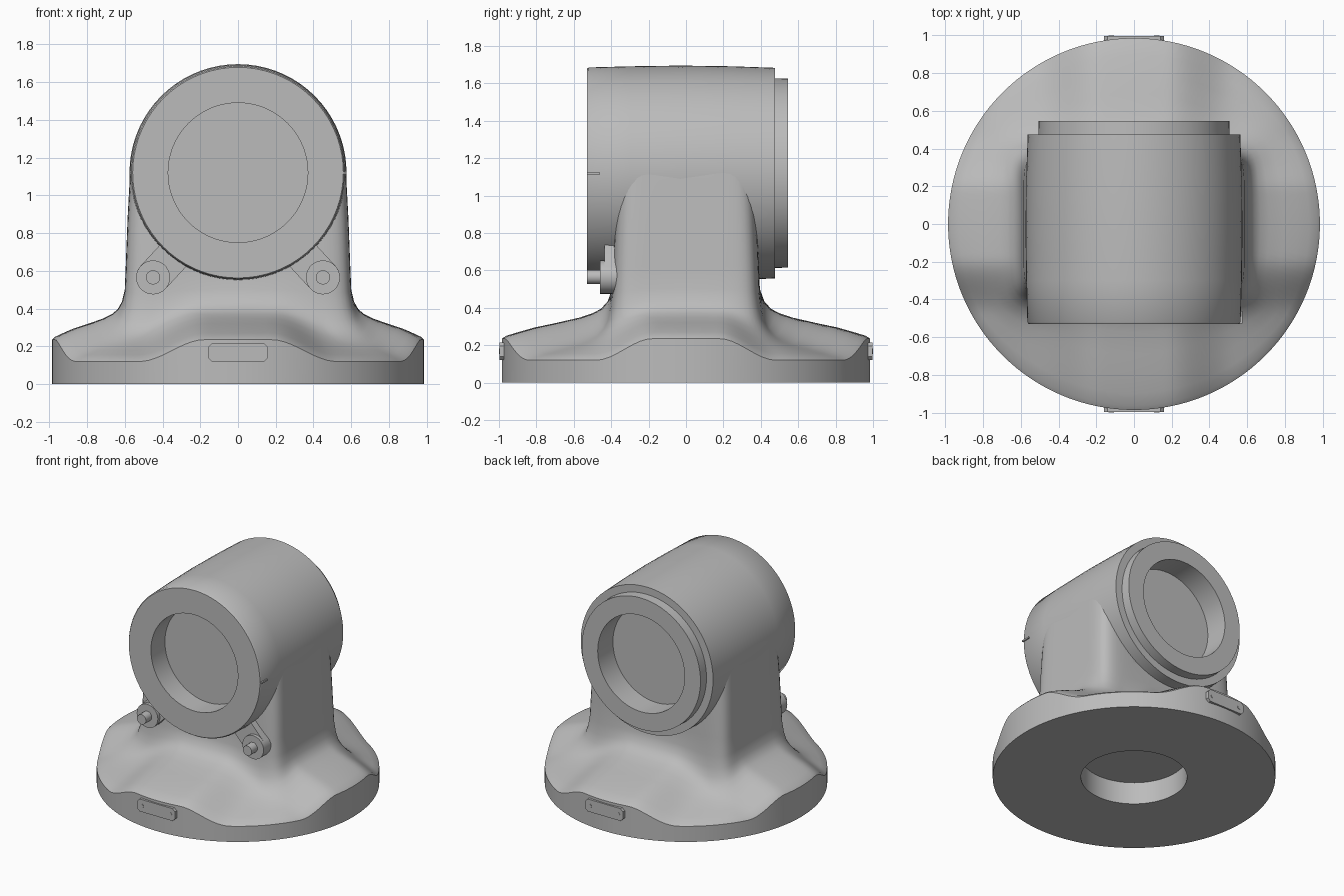
import bpy, bmesh
from math import sin, cos, pi, atan2

if "Cube" in bpy.data.objects:
    bpy.data.objects.remove(bpy.data.objects["Cube"])

grey = bpy.data.materials.new("cast grey")
grey.use_nodes = True
grey.diffuse_color = (0.5, 0.5, 0.5, 1)
grey.node_tree.nodes["Principled BSDF"].inputs["Base Color"].default_value = (0.5, 0.5, 0.5, 1)

AXIS_Z = 1.12      # height of the barrel axis
RIM = 0.985        # flange radius
BORE = 0.37


def loft(name, rings):
    """Closed solid through matching rings of points, capped at both ends."""
    bm = bmesh.new()
    loops = [[bm.verts.new(p) for p in ring] for ring in rings]
    n = len(loops[0])
    for a, b in zip(loops, loops[1:]):
        for i in range(n):
            j = (i + 1) % n
            bm.faces.new((a[i], a[j], b[j], b[i]))
    bm.faces.new(loops[0])
    bm.faces.new(loops[-1])
    bmesh.ops.recalc_face_normals(bm, faces=bm.faces)
    mesh = bpy.data.meshes.new(name)
    bm.to_mesh(mesh)
    bm.free()
    mesh.materials.append(grey)
    obj = bpy.data.objects.new(name, mesh)
    bpy.context.collection.objects.link(obj)
    bpy.ops.object.select_all(action='DESELECT')
    obj.select_set(True)
    bpy.context.view_layer.objects.active = obj
    bpy.ops.object.shade_smooth_by_angle(angle=0.6)
    return obj


def turned(name, profile, x=0, z=AXIS_Z, sides=72):
    """Solid of (radius, y) steps turned about an axis along y."""
    return loft(name, [[(x + r * cos(2 * pi * i / sides), y, z + r * sin(2 * pi * i / sides))
                        for i in range(sides)] for r, y in profile])


def prism(name, outline, y0, y1):
    return loft(name, [[(x, y, z) for x, z in outline] for y in (y0, y1)])


def smooth(a, b, v):
    t = min(1, max(0, (v - a) / (b - a)))
    return t * t * (3 - 2 * t)


# Flange and neck: one casting, round at the rim and boxy at the neck
ANGLES = [2 * pi * i / 176 for i in range(176)]


def boxy(a, hx, hy, p=9):
    return ((abs(cos(a)) / hx) ** p + (abs(sin(a)) / hy) ** p) ** (-1 / p)


def circle(r, z):
    return [(r * cos(a), r * sin(a), z) for a in ANGLES]


def flange_ring(f, high, low):
    """Ring at fraction f from rim to neck; lobes on the axes, valleys between."""
    ring = []
    for a in ANGLES:
        r = RIM + (boxy(a, 0.6, 0.395) - RIM) * f
        x, y = r * cos(a), r * sin(a)
        lobe = max(1 - smooth(0.18, 0.52, abs(x)), 1 - smooth(0.18, 0.48, abs(y)))
        ring.append((x, y, low + (high - low) * lobe))
    return ring


def neck_ring(hx, hy, z):
    return [(boxy(a, hx, hy) * cos(a), boxy(a, hx, hy) * sin(a), z) for a in ANGLES]


slope = [(0, .235, .12), (.04, .25, .135), (.15, .27, .155), (.3, .295, .18), (.5, .32, .21),
         (.7, .347, .25), (.82, .37, .285), (.9, .395, .325), (.96, .435, .39), (1, .5, .48)]
casting = loft("flange_and_neck",
               [circle(BORE, 0.17), circle(BORE, 0), circle(RIM, 0)]
               + [flange_ring(*s) for s in slope]
               + [neck_ring(.595, .39, .62), neck_ring(.585, .38, .88),
                  neck_ring(.572, .365, AXIS_Z), neck_ring(.4, .3, 1.3)])

# Barrel with a recess at each end and a stepped rear lip
barrel_steps = [(.01, -.36), (BORE, -.36), (BORE, -.53), (.558, -.53), (.565, -.52), (.571, -.3),
                (.575, -.03), (.571, .25), (.563, .475), (.507, .475), (.505, .545),
                (BORE, .545), (BORE, .36), (.01, .36)]
turned("barrel", barrel_steps)

# Hidden cutters keep the neck out of the barrel recesses
for side, label in ((-1, "front"), (1, "rear")):
    cutter = turned(label + "_recess_cutter", [(.39, side * .35), (.39, side * .6)])
    cutter.hide_render = True
    cutter.hide_viewport = True
    cut = casting.modifiers.new(label + "_recess", 'BOOLEAN')
    cut.operation = 'DIFFERENCE'
    cut.solver = 'EXACT'
    cut.object = cutter

# Pair of lugs with bosses and pins under the front of the barrel
for s, label in ((1, "left"), (-1, "right")):
    cx, cz, r = 0.45, 0.565, 0.09
    d = atan2(0.13, -0.12)
    arm = [(cx + r * cos(d + pi / 2 + pi * i / 12), cz + r * sin(d + pi / 2 + pi * i / 12))
           for i in range(13)]
    reach = 0.19
    arm += [(x + reach * cos(d), z + reach * sin(d)) for x, z in (arm[-1], arm[0])]
    prism(label + "_lug_arm", [(s * x, z) for x, z in arm], -.435, -.36)
    turned(label + "_lug_boss", [(r, -.36), (r, -.46)], s * cx, cz, 28)
    turned(label + "_lug_pin", [(.038, -.44), (.038, -.53)], s * cx, cz, 16)

# Blank plates on the front and rear of the rim, each with two rivets
corner = [(.16, .14), (.16, .195), (.14, .215), (-.14, .215),
          (-.16, .195), (-.16, .14), (-.14, .12), (.14, .12)]
for side, label in ((-1, "front"), (1, "rear")):
    prism(label + "_rim_plate", corner, side * .95, side * .997)
    for x in (-.12, .12):
        turned(label + "_plate_rivet", [(.015, side * .98), (.015, side)], x, .167, 12)

# Small index mark on the barrel's left edge
prism("index_mark", [(.55, 1.112), (.575, 1.112), (.575, 1.124), (.55, 1.124)], -.528, -.46)
